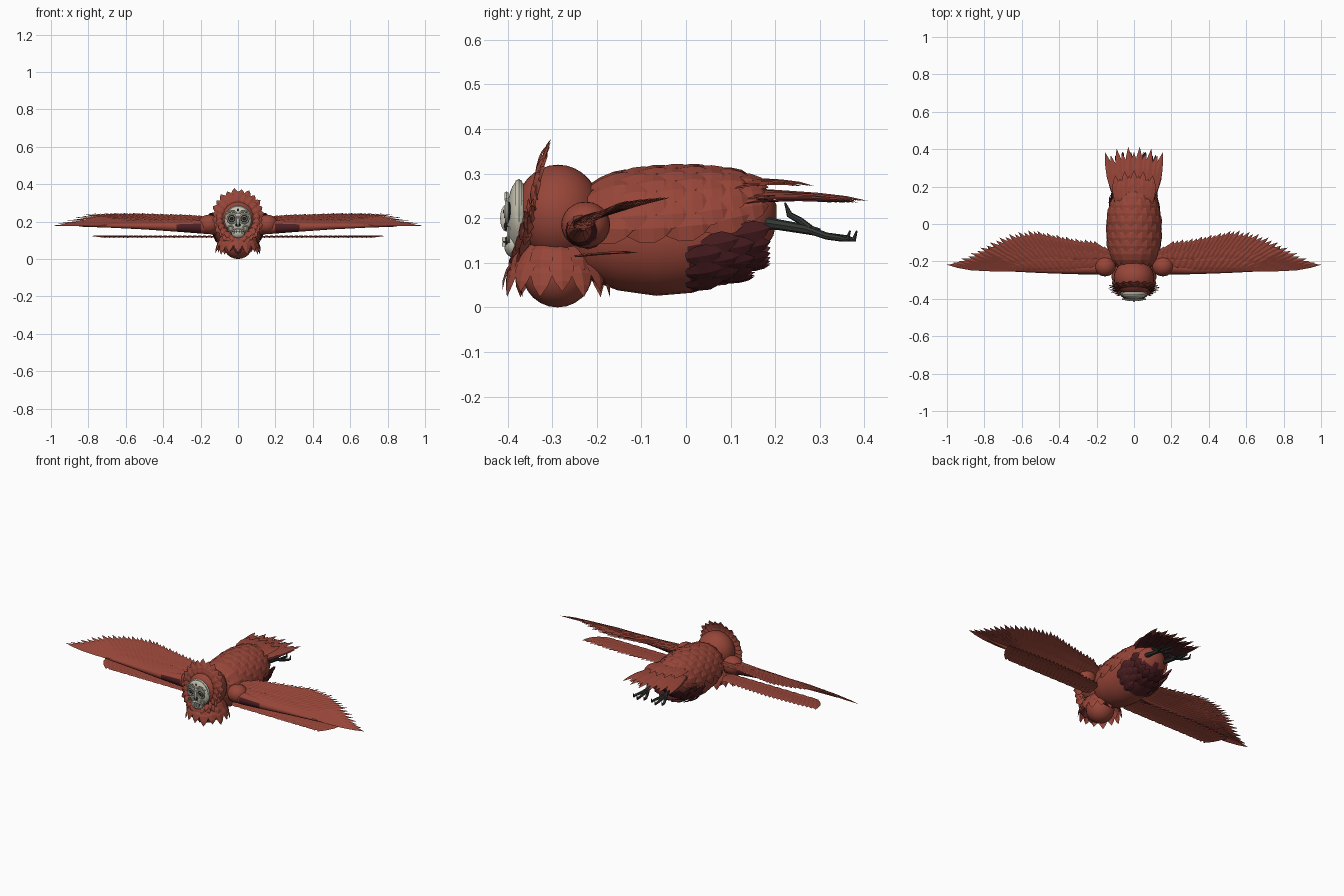
import bpy, bmesh, math, random
from mathutils import Vector as V, Matrix

if "Cube" in bpy.data.objects:
    bpy.data.objects.remove(bpy.data.objects["Cube"])
random.seed(4)


def material(name, rgb):
    m = bpy.data.materials.new(name)
    m.use_nodes = True
    m.diffuse_color = (*rgb, 1)
    m.node_tree.nodes["Principled BSDF"].inputs["Base Color"].default_value = (*rgb, 1)
    return m


RED = material("rust red", (0.31, 0.06, 0.04))
MAROON = material("dark maroon", (0.075, 0.014, 0.017))
BONE = material("bone", (0.56, 0.54, 0.44))
CLAW = material("charcoal green", (0.035, 0.042, 0.036))
BLACK = material("socket black", (0.012, 0.012, 0.011))


def finish(name, bm, mats, smooth=True):
    me = bpy.data.meshes.new(name)
    bm.to_mesh(me)
    bm.free()
    for m in mats:
        me.materials.append(m)
    ob = bpy.data.objects.new(name, me)
    bpy.context.collection.objects.link(ob)
    if smooth:
        bpy.ops.object.select_all(action='DESELECT')
        bpy.context.view_layer.objects.active = ob
        ob.select_set(True)
        bpy.ops.object.shade_smooth_by_angle(angle=math.radians(40))
    return ob


def loft(bm, rings, n=12):
    """Closed skin through rings of (centre, side radius, up radius)."""
    cs = [V(r[0]) for r in rings]
    loops = []
    for i, (_, rs, ru) in enumerate(rings):
        t = (cs[min(i + 1, len(cs) - 1)] - cs[max(i - 1, 0)]).normalized()
        side = t.cross(V((0, 0, 1))).normalized()
        up = side.cross(t)
        loops.append([bm.verts.new(cs[i] + side * rs * math.cos(a) + up * ru * math.sin(a))
                      for a in (2 * math.pi * k / n for k in range(n))])
    for a, b in zip(loops, loops[1:]):
        for k in range(n):
            bm.faces.new((a[k], a[(k + 1) % n], b[(k + 1) % n], b[k]))
    bm.faces.new(loops[0][::-1])
    bm.faces.new(loops[-1])
    bmesh.ops.recalc_face_normals(bm, faces=bm.faces)


def feather(bm, base, tip, normal, w, mat=0, bend=0.0):
    """Ridged leaf-shaped blade from base to tip."""
    base, tip = V(base), V(tip)
    d = tip - base
    side = d.cross(V(normal)).normalized()
    up = side.cross(d).normalized()
    rows = []
    for t, h in ((0, .45), (.3, .95), (.6, 1), (.82, .62)):
        c = base + d * t + up * bend * math.sin(math.pi * t)
        rows.append([bm.verts.new(c - side * w * h / 2), bm.verts.new(c + up * w * .09),
                     bm.verts.new(c + side * w * h / 2)])
    end = bm.verts.new(tip)
    faces = [bm.faces.new((a[k], a[k + 1], b[k + 1], b[k]))
             for a, b in zip(rows, rows[1:]) for k in (0, 1)]
    faces += [bm.faces.new((rows[-1][k], rows[-1][k + 1], end)) for k in (0, 1)]
    for f in faces:
        f.material_index = mat


def ball(name, loc, scale, mat, seg=24):
    bm = bmesh.new()
    bmesh.ops.create_uvsphere(bm, u_segments=seg, v_segments=seg // 2, radius=1)
    bmesh.ops.transform(bm, matrix=Matrix.Translation(loc) @ Matrix.Diagonal((*scale, 1)), verts=bm.verts)
    return finish(name, bm, [mat])


def hoop(name, loc, rx, rz, r, mat, a0=0, a1=360):
    """Ring or arc of round bar facing the front."""
    bm = bmesh.new()
    n, k, full = 24, 6, a1 - a0 == 360
    L = []
    for i in range(n if full else n + 1):
        a = math.radians(a0 + (a1 - a0) * i / n)
        L.append([bm.verts.new(V(loc) + V(((rx + r * math.cos(b)) * math.cos(a), r * math.sin(b),
                  (rz + r * math.cos(b)) * math.sin(a)))) for b in (j * math.tau / k for j in range(k))])
    for p, q in zip(L, L[1:] + L[:1] if full else L[1:]):
        for j in range(k):
            bm.faces.new((p[j], p[(j + 1) % k], q[(j + 1) % k], q[j]))
    bmesh.ops.recalc_face_normals(bm, faces=bm.faces)
    return finish(name, bm, [mat])


def along(table, x):
    """Linear lookup in rows sorted by their first value."""
    for a, b in zip(table, table[1:]):
        if x <= b[0]:
            f = (x - a[0]) / (b[0] - a[0])
            return [p + (q - p) * f for p, q in zip(a, b)]
    return list(table[-1])


# Body: y, centre z, half width, half height
BODY = [(-.27, .17, .06, .06), (-.22, .165, .1, .1), (-.15, .163, .122, .125), (-.07, .162, .128, .136),
        (0, .166, .128, .134), (.06, .175, .124, .123), (.11, .19, .112, .1), (.16, .205, .09, .075),
        (.19, .21, .06, .05), (.203, .21, .02, .02)]
bm = bmesh.new()
loft(bm, [((0, y, z), a, b) for y, z, a, b in BODY], 28)
for f in bm.faces:
    c = f.calc_center_median()
    f.material_index = int(c.y > 0 and c.z < .15)
finish("body", bm, [RED, MAROON])


def skin(y, a, lift):
    y, z, rx, rz = along(BODY, y)
    return V(((rx + lift) * math.cos(a), y, z + (rz + lift) * math.sin(a)))


# Overlapping back feathers, then darker rump feathers underneath
bm = bmesh.new()
for r in range(8):
    y = -.22 + r * .043
    for k in range(8):
        a = math.radians(5 + (k + .5 * (r % 2)) * 170 / 7.5)
        feather(bm, skin(y, a, .002), skin(min(y + .105, .19), a, .014), (math.cos(a), 0, math.sin(a)),
                .066, 0, .01)
for r in range(4):
    y = .0 + r * .035
    for k in range(9):
        a = math.radians(-165 + (k + .5 * (r % 2)) * 150 / 8.5)
        if r < 2 and 2 < k < 6:
            continue
        p = skin(y, a, .001)
        feather(bm, p, skin(y, a, .01) + V((0, .085, .02)), (math.cos(a), 0, math.sin(a)), .05, 1, .006)
finish("body_feathers", bm, [RED, MAROON], False)

# Tail fan in three layers
bm = bmesh.new()
for n, y0, z0, y1, z1, half, mat in ((9, .1, .285, .275, .272, .1, 0), (11, .12, .262, .4, .238, .155, 0),
                                     (10, .11, .25, .375, .235, .15, 1)):
    for i in range(n):
        u = 2 * i / (n - 1) - 1
        feather(bm, (u * .085, y0, z0 - .02 * u * u), (u * half, y1 + .014 * (-1) ** i - .03 * u * u, z1),
                (0, 0, 1), .046, mat, .006)
finish("tail_feathers", bm, [RED, MAROON], False)

# Head, crop and the spiky ruffs round them
ball("head", (0, -.287, .21), (.108, .098, .11), RED, 32)
ball("crop", (0, -.288, .075), (.078, .078, .075), RED)
bm = bmesh.new()
for ring, (n, r0, r1) in enumerate(((26, .088, .132), (22, .08, .115))):
    for i in range(n):
        a = math.tau * (i + .5 * ring) / n
        s, c = math.sin(a), math.cos(a)
        k = r1 + .032 * max(0, s) + .006 * (i % 2)
        feather(bm, (r0 * c, -.338 + .015 * s - .012 * ring, .21 + r0 * s),
                (k * c, -.345 + .043 * s - .01 * ring, .21 + k * s), (0, -1, 0), .042, 0, .006)
finish("face_ruff", bm, [RED], False)
bm = bmesh.new()
for ring, (n, z0, r1, z1) in enumerate(((15, .14, .122, .035), (13, .15, .105, .065))):
    for i in range(n):
        a = math.tau * (i + .5 * ring) / n - math.pi / 2
        d = V((math.cos(a), math.sin(a), 0))
        feather(bm, V((0, -.29, z0)) + d * .06, V((0, -.29, z1 - .012 * (i % 2))) + d * r1,
                d + V((0, 0, .4)), .055, 0, .014)
for x in (-.045, 0, .045):
    feather(bm, (x * .8, -.36, .1), (x * 1.1, -.365, .022 + abs(x) * .4), (0, -1, .1), .05, 1, .008)
finish("crop_ruff", bm, [RED, MAROON], False)

# Skull mask
bm = bmesh.new()
bmesh.ops.create_uvsphere(bm, u_segments=32, v_segments=16, radius=1)
for v in bm.verts:
    x, y, z = v.co
    v.co = (x * .072 * (1 + .25 * min(0, z + .1)), -.375 + y * .027, .202 + z * .082)
finish("skull_mask", bm, [BONE])
hoop("mask_rim", (0, -.375, .214), .066, .066, .008, BONE)
for s, side in ((1, "left"), (-1, "right")):
    ball(f"{side}_eye_socket", (s * .033, -.398, .215), (.022, .008, .022), BLACK, 16)
    hoop(f"{side}_eye_ring", (s * .033, -.402, .215), .023, .023, .005, BONE)
    hoop(f"{side}_inner_eye_ring", (s * .033, -.406, .215), .012, .012, .003, BONE)
    ball(f"{side}_pupil", (s * .033, -.406, .215), (.006, .005, .006), CLAW, 12)
    hoop(f"{side}_brow", (s * .034, -.403, .222), .033, .033, .005, BONE, 35, 145)
    hoop(f"{side}_cheek_curl", (s * .04, -.398, .163), .013, .015, .004, BONE)
    ball(f"{side}_nostril", (s * .008, -.404, .182), (.005, .004, .01), BLACK, 12)
ball("nose_ridge", (0, -.403, .2), (.008, .014, .03), BONE, 16)
ball("jaw", (0, -.388, .14), (.036, .02, .028), BONE)
ball("mouth", (0, -.402, .147), (.03, .008, .011), BLACK, 16)
bm = bmesh.new()
for i in range(6):
    for z in (.152, .141):
        bmesh.ops.create_cube(bm, size=1, matrix=Matrix.Translation(((i - 2.5) * .009, -.409, z))
                              @ Matrix.Diagonal((.007, .008, .009, 1)))
finish("teeth", bm, [BONE], False)
bm = bmesh.new()
for x, z, h in ((0, .262, .011), (-.022, .258, .006), (.022, .258, .006)):
    bm.faces.new([bm.verts.new((x + p * h * .6, -.4, z + q * h)) for p, q in ((0, 1), (-1, 0), (0, -1), (1, 0))])
finish("forehead_marks", bm, [BLACK], False)

# Wings: feather tips (x, y, z) along the trailing edge
EDGE = [(.16, -.12, .225), (.22, -.085, .235), (.3, -.08, .24), (.4, -.06, .242), (.55, -.03, .247),
        (.66, -.05, .247), (.74, -.08, .245), (.82, -.125, .24), (.88, -.16, .222), (.94, -.195, .2), (1, -.218, .178)]
for s, side in ((1, "left"), (-1, "right")):
    ball(f"{side}_shoulder", (s * .155, -.225, .185), (.058, .055, .052), RED)
    bm = bmesh.new()
    loft(bm, [((s * x, y, z), a, b) for x, y, z, a, b in (
        (.12, -.22, .175, .04, .045), (.2, -.235, .172, .036, .036), (.33, -.24, .172, .028, .026),
        (.5, -.24, .176, .022, .018), (.68, -.238, .178, .015, .011), (.85, -.23, .178, .006, .005))], 12)
    for f in bm.faces:
        c = f.calc_center_median()
        f.material_index = int(.18 < abs(c.x) < .36 and c.z < .185)
    finish(f"{side}_wing_arm", bm, [RED, MAROON])
    bm = bmesh.new()
    # Long flight feathers, then two rows of shorter coverts on top
    for n, reach, w, lift in ((34, 1, .062, 0), (26, .7, .06, .007), (20, .42, .056, .014)):
        for i in range(n):
            u = i / (n - 1)
            tip = V(along(EDGE, .16 + .84 * u))
            base = V((.13 + .58 * u - .04 * u * u, -.238 - .014 * math.sin(math.pi * u), .182 - .004 * u))
            tip = base + (tip - base) * (reach - (.03 * (i % 2) if u < .95 else 0))
            up = V((0, 0, lift * (1 - .6 * u)))
            base, tip = base + up, tip + up * .6
            feather(bm, (s * base.x, base.y, base.z), (s * tip.x, tip.y, tip.z), (0, -.25, 1),
                    w * (1 - .3 * u), 0, .004)
    finish(f"{side}_wing_feathers", bm, [RED], False)
    # Lower feather layer
    bm = bmesh.new()
    for i in range(24):
        u = i / 23
        x = .13 + .57 * u
        feather(bm, (s * x, -.245, .113), (s * (x + .03 + .05 * u), -.125 + .02 * math.sin(3 * u), .122),
                (0, 0, 1), .05, 0, .002)
    for i in range(10):
        x = .13 + .056 * i
        feather(bm, (s * x, -.24, .115), (s * (x + .09), -.225, .118), (0, 0, 1), .035)
    finish(f"{side}_under_wing_feathers", bm, [RED], False)

    # Leg with three forward toes and a raised hind toe
    X = s * .06
    bm = bmesh.new()
    paths = [[(X, .14, .195, .016), (X, .21, .185, .012), (X, .27, .175, .011), (X, .3, .168, .009)],
             [(X, .28, .175, .009), (X, .255, .195, .008), (X, .232, .208, .007), (X, .222, .235, .002)]]
    for d, e in ((-.035, 0), (0, .015), (.035, 0)):
        paths.append([(X, .27, .176, .009), (X + d * .6, .315, .16, .008), (X + d, .345 + e, .155, .007),
                      (X + d, .362 + e, .152, .006), (X + d, .368 + e, .172, .002)])
    for p in paths:
        loft(bm, [((x, y, z), r, r) for x, y, z, r in p], 8)
    finish(f"{side}_leg", bm, [CLAW])
